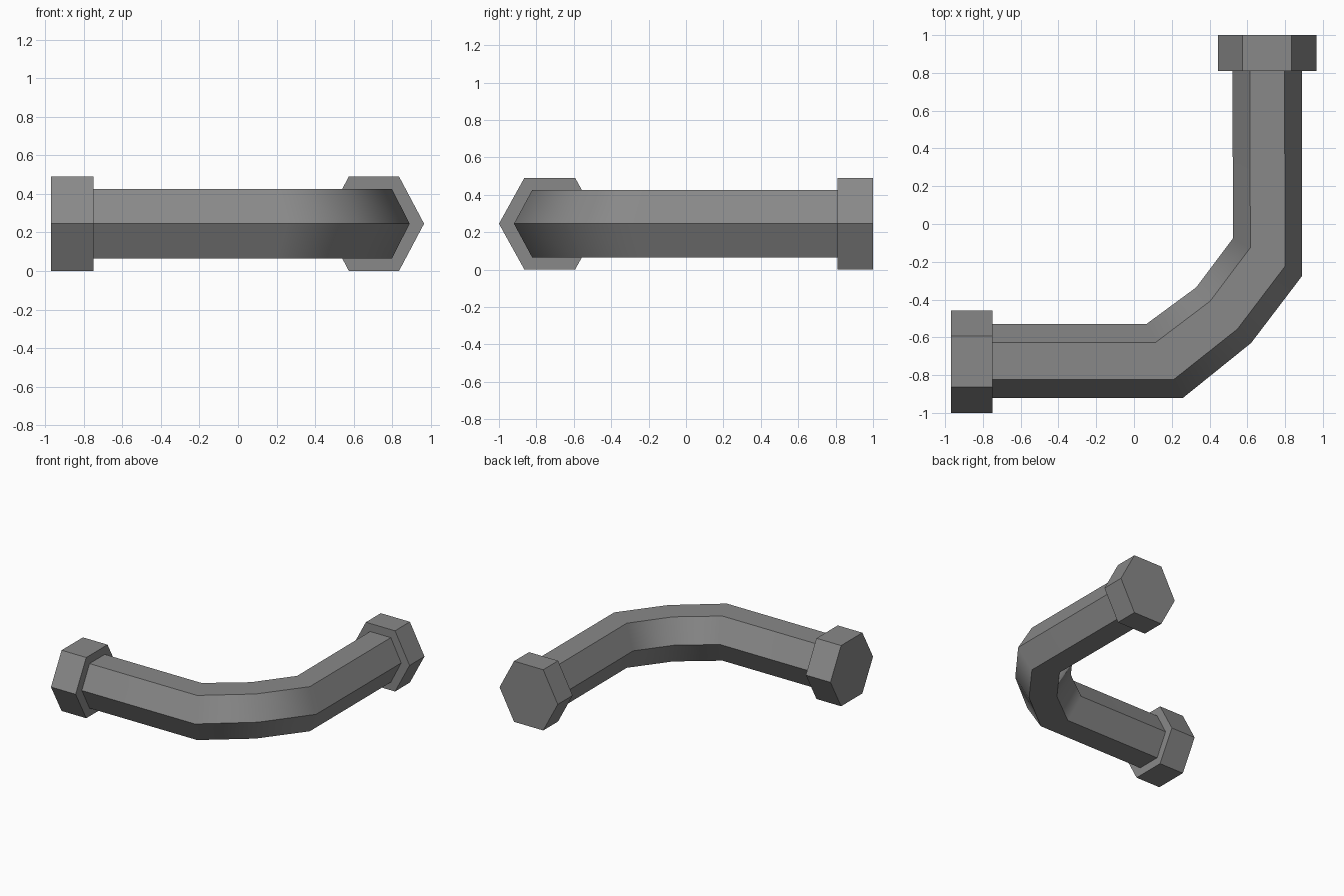
import bpy
import bmesh
import math
from mathutils import Vector

if "Cube" in bpy.data.objects:
    bpy.data.objects.remove(bpy.data.objects["Cube"])

MID_Z = 0.245

metal = bpy.data.materials.new("grey metal")
metal.use_nodes = True
grey = (0.25, 0.25, 0.25, 1)
metal.diffuse_color = grey
metal.node_tree.nodes["Principled BSDF"].inputs["Base Color"].default_value = grey


def hex_ring(bm, inner, outer, half_height):
    """Hexagon standing upright between an inner and an outer corner."""
    a, b = Vector((*inner, MID_Z)), Vector((*outer, MID_Z))
    up = Vector((0, 0, half_height))
    corners = [a, a.lerp(b, 0.25) + up, a.lerp(b, 0.75) + up,
               b, a.lerp(b, 0.75) - up, a.lerp(b, 0.25) - up]
    return [bm.verts.new(c) for c in corners]


def hex_tube(name, stations, half_height):
    """Closed six-sided tube lofted through (inner, outer) corner pairs."""
    bm = bmesh.new()
    rings = [hex_ring(bm, i, o, half_height) for i, o in stations]
    for r, s in zip(rings, rings[1:]):
        for k in range(6):
            n = (k + 1) % 6
            bm.faces.new((r[k], r[n], s[n], s[k]))
    bm.faces.new(rings[0])
    bm.faces.new(rings[-1])
    bmesh.ops.recalc_face_normals(bm, faces=bm.faces)
    mesh = bpy.data.meshes.new(name)
    bm.to_mesh(mesh)
    bm.free()
    mesh.materials.append(metal)
    obj = bpy.data.objects.new(name, mesh)
    bpy.context.collection.objects.link(obj)
    return obj


# Bent pipe: straight arm, three mitred bends, straight arm
pipe = hex_tube("bent_pipe", [
    ((-0.86, -0.53), (-0.86, -0.92)),
    ((0.065, -0.53), (0.26, -0.92)),
    ((0.33, -0.335), (0.62, -0.63)),
    ((0.525, -0.075), (0.89, -0.275)),
    ((0.52, 0.9), (0.89, 0.9)),
], 0.18)

# Hexagonal end collars
hex_tube("left_end_collar", [((0.445, 0.81), (0.965, 0.81)),
                             ((0.445, 1.0), (0.965, 1.0))], 0.245)
hex_tube("right_end_collar", [((-0.97, -0.457), (-0.97, -1.0)),
                              ((-0.75, -0.457), (-0.75, -1.0))], 0.245)

# Smooth the bends along the pipe, keep its long edges crisp
bpy.ops.object.select_all(action='DESELECT')
pipe.select_set(True)
bpy.context.view_layer.objects.active = pipe
bpy.ops.object.shade_smooth_by_angle(angle=math.radians(45))
weighted = pipe.modifiers.new("weighted normals", 'WEIGHTED_NORMAL')
weighted.keep_sharp = True
weighted.weight = 80
